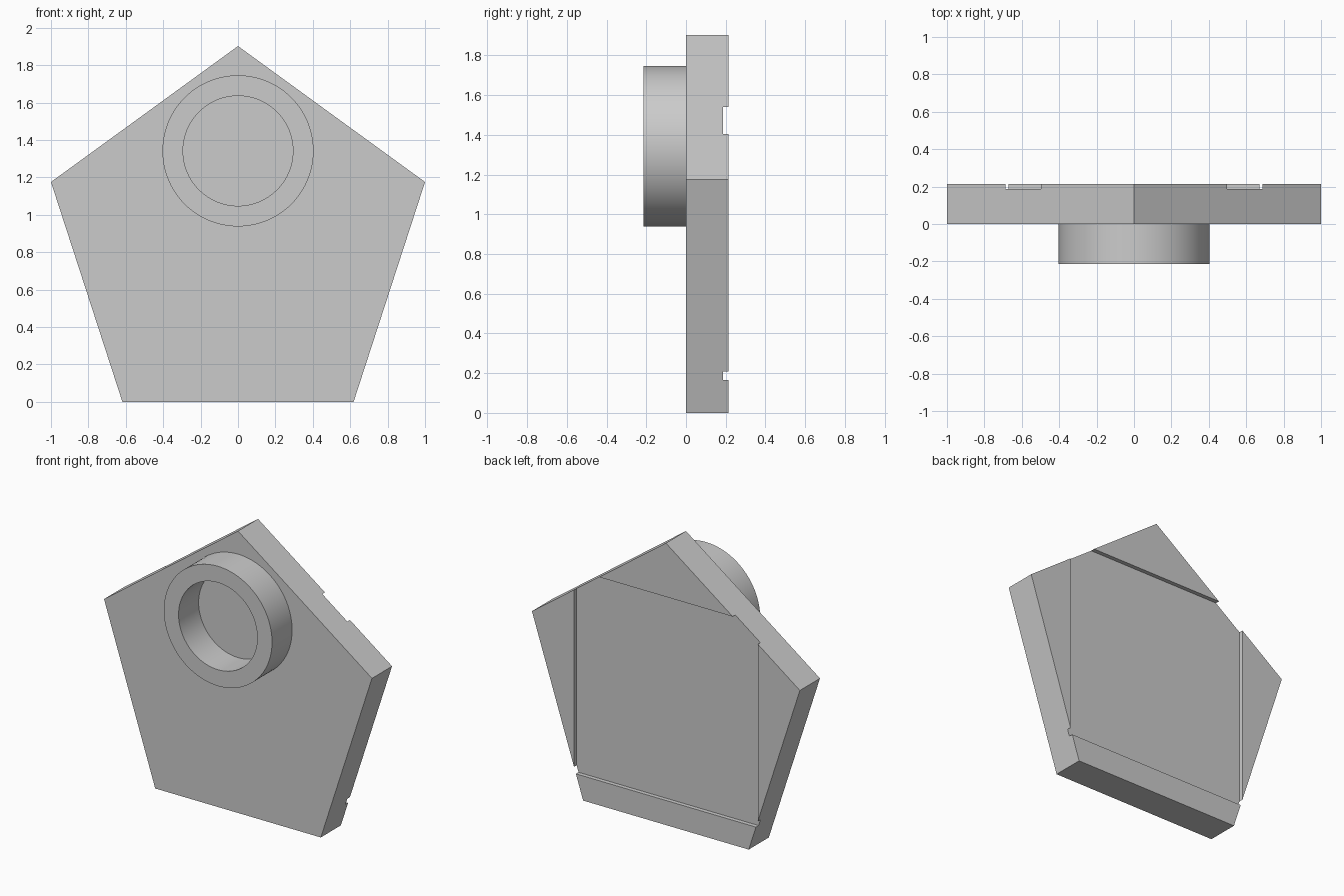
import bpy
import bmesh
from math import sin, cos, pi

cube = bpy.data.objects.get("Cube")
if cube:
    bpy.data.objects.remove(cube)

DEPTH = 0.214      # plate thickness and ring height
RECESS = 0.028     # depth of the square pocket in the back
R = 1 / cos(pi / 10)
CENTRE_Z = R * cos(pi / 5)

grey = bpy.data.materials.new("plain grey")
grey.use_nodes = True
colour = (0.6, 0.6, 0.6, 1)
grey.diffuse_color = colour
grey.node_tree.nodes["Principled BSDF"].inputs["Base Color"].default_value = colour


def finish(name, bm):
    bmesh.ops.recalc_face_normals(bm, faces=bm.faces)
    mesh = bpy.data.meshes.new(name)
    bm.to_mesh(mesh)
    bm.free()
    mesh.materials.append(grey)
    obj = bpy.data.objects.new(name, mesh)
    bpy.context.collection.objects.link(obj)
    return obj


def extrude_profile(name, points, y0, y1):
    """Solid made from an x-z outline pushed along y."""
    bm = bmesh.new()
    face = bm.faces.new([bm.verts.new((x, y0, z)) for x, z in points])
    ext = bmesh.ops.extrude_face_region(bm, geom=[face])
    verts = [v for v in ext["geom"] if isinstance(v, bmesh.types.BMVert)]
    bmesh.ops.translate(bm, verts=verts, vec=(0, y1 - y0, 0))
    return finish(name, bm)


def circle(radius, n, z):
    return [(radius * sin(2 * pi * i / n), z + radius * cos(2 * pi * i / n))
            for i in range(n)]


# Pentagon plate with a square pocket that breaks through its sloping sides
plate = extrude_profile("pentagon_plate", circle(R, 5, CENTRE_Z), 0, DEPTH)
half, low, high = 0.686, 0.166, 1.54
square = [(-half, low), (half, low), (half, high), (-half, high)]
cutter = extrude_profile("pocket_cutter", square, DEPTH - RECESS, DEPTH + 0.1)
cutter.hide_render = True
cutter.hide_viewport = True
cut = plate.modifiers.new("back pocket", "BOOLEAN")
cut.object = cutter
cut.operation = "DIFFERENCE"
cut.solver = "EXACT"
bpy.context.view_layer.objects.active = plate
plate.select_set(True)
bpy.ops.object.modifier_apply(modifier=cut.name)
bpy.data.objects.remove(cutter)

# Round collar on the front, open down to the plate
SEGMENTS = 96
bm = bmesh.new()
loops = []
for radius, y in ((0.404, 0), (0.404, -DEPTH), (0.294, -DEPTH), (0.294, 0)):
    loops.append([bm.verts.new((x, y, z)) for x, z in circle(radius, SEGMENTS, 1.342)])
for a, b in zip(loops, loops[1:]):
    for i in range(SEGMENTS):
        j = (i + 1) % SEGMENTS
        bm.faces.new((a[i], a[j], b[j], b[i]))
ring = finish("front_collar", bm)
bpy.ops.object.select_all(action="DESELECT")
ring.select_set(True)
bpy.context.view_layer.objects.active = ring
bpy.ops.object.shade_smooth_by_angle(angle=pi / 6)
